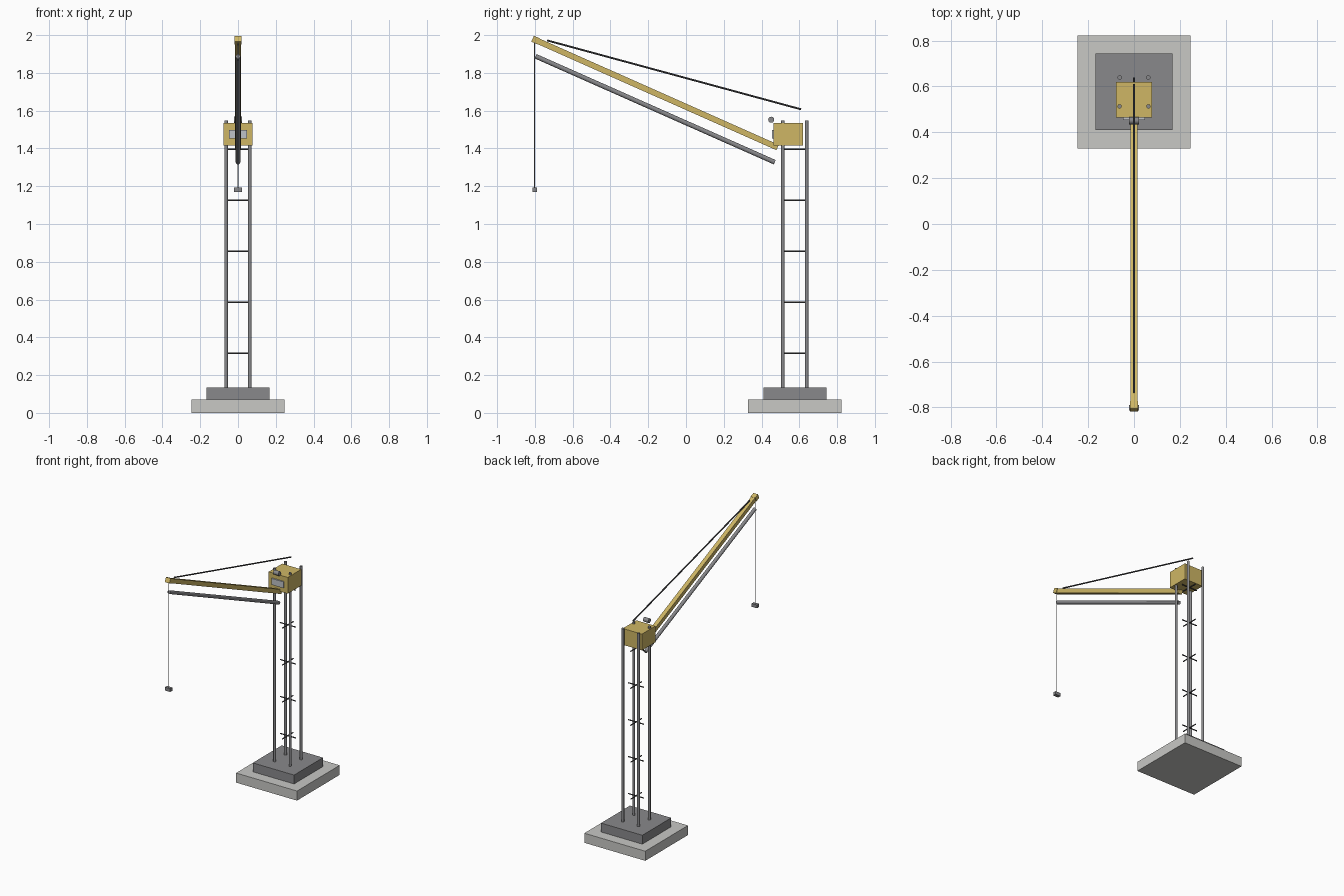
import bpy
from mathutils import Vector

cube = bpy.data.objects.get("Cube")
if cube:
    bpy.data.objects.remove(cube, do_unlink=True)


def material(name, r, g, b):
    m = bpy.data.materials.new(name)
    m.use_nodes = True
    m.diffuse_color = (r, g, b, 1)
    m.node_tree.nodes["Principled BSDF"].inputs["Base Color"].default_value = (r, g, b, 1)
    return m


YELLOW = material("crane yellow", 0.62, 0.47, 0.13)
CONCRETE = material("pale concrete", 0.58, 0.58, 0.56)
STEEL = material("grey steel", 0.25, 0.25, 0.26)
DARK = material("dark steel", 0.07, 0.07, 0.075)
GLASS = material("pale window", 0.52, 0.54, 0.57)
CABLE = material("cable grey", 0.32, 0.32, 0.33)


def finish(name, mat):
    obj = bpy.context.object
    obj.name = name
    obj.data.materials.append(mat)
    return obj


def box(name, mat, center, size):
    bpy.ops.mesh.primitive_cube_add(size=1, location=center)
    obj = finish(name, mat)
    obj.scale = size
    return obj


def beam(name, mat, start, end, width, height):
    """Square bar between two points in the x = 0 plane."""
    a, b = Vector(start), Vector(end)
    obj = box(name, mat, (a + b) / 2, (width, height, (b - a).length))
    obj.rotation_euler = (b - a).to_track_quat("Z", "Y").to_euler()
    return obj


def rod(name, mat, start, end, radius, sides=16):
    """Round bar between two points."""
    a, b = Vector(start), Vector(end)
    bpy.ops.mesh.primitive_cylinder_add(vertices=sides, radius=radius,
                                        depth=(b - a).length, location=(a + b) / 2)
    obj = finish(name, mat)
    obj.rotation_euler = (b - a).to_track_quat("Z", "Y").to_euler()
    bpy.ops.object.shade_smooth_by_angle()
    return obj


# Stepped foundation
MAST_Y = 0.576
box("foundation_slab", CONCRETE, (0, MAST_Y, 0.035), (0.493, 0.493, 0.07))
box("foundation_plinth", STEEL, (0, MAST_Y, 0.1025), (0.334, 0.334, 0.065))

# Four mast posts
HALF = 0.063
for side, sx in (("right", -1), ("left", 1)):
    for end, sy in (("front", -1), ("back", 1)):
        x, y = sx * HALF, MAST_Y + sy * HALF
        rod(f"mast_post_{end}_{side}", STEEL, (x, y, 0.13), (x, y, 1.547), 0.0095)

# Crossed braces up the middle of the mast
for i in range(5):
    z = 0.315 + 0.27 * i
    rod(f"brace_across_{i}", DARK, (-HALF, MAST_Y, z), (HALF, MAST_Y, z), 0.004, 8)
    rod(f"brace_along_{i}", DARK, (0, MAST_Y - HALF, z), (0, MAST_Y + HALF, z), 0.004, 8)

# Cab with front window and winch drum
box("cab", YELLOW, (0, 0.542, 1.475), (0.155, 0.156, 0.119))
box("cab_window", GLASS, (0, 0.459, 1.475), (0.097, 0.0095, 0.046))
rod("winch_drum", STEEL, (-0.021, 0.451, 1.552), (0.021, 0.451, 1.552), 0.016)

# Raised boom with a slightly wider tip
tip, heel = Vector((0, -0.812, 1.981)), Vector((0, 0.485, 1.405))
along = (heel - tip).normalized()
beam("boom", YELLOW, tip + along * 0.005, heel, 0.031, 0.031)
beam("boom_tip", YELLOW, tip, tip + along * 0.035, 0.037, 0.034)

# Lower tube parallel to the boom and upper tie rod
rod("lower_tube", STEEL, (0, -0.796, 1.888), (0, 0.470, 1.327), 0.0125)
rod("tie_rod", DARK, (0, -0.735, 1.972), (0, 0.610, 1.607), 0.005, 8)

# Hoist cable and hook block
rod("hoist_cable", CABLE, (0, -0.801, 1.97), (0, -0.801, 1.19), 0.0025, 8)
box("hook_block", STEEL, (0, -0.801, 1.182), (0.042, 0.024, 0.024))
